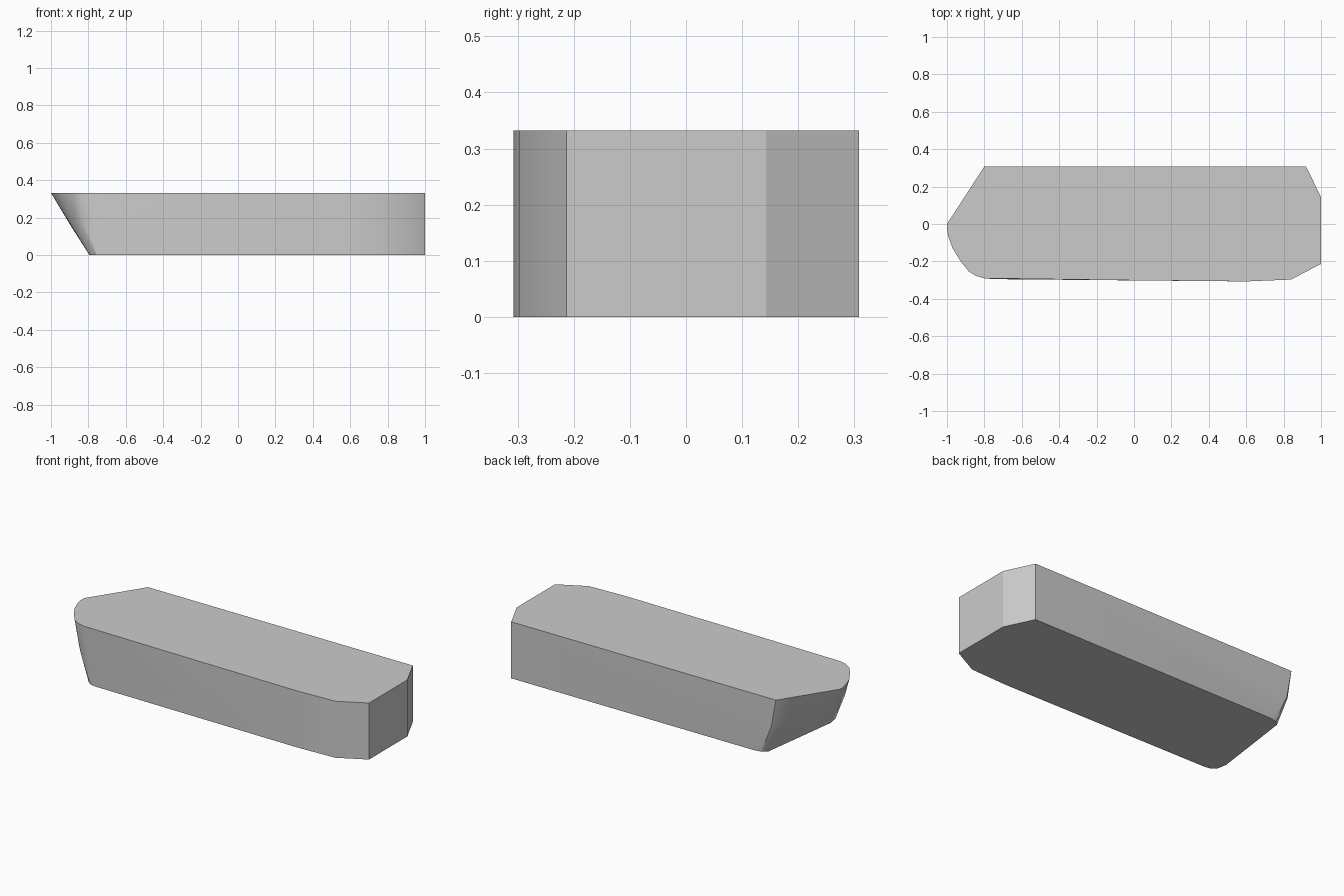
import bpy, bmesh

if "Cube" in bpy.data.objects:
    bpy.data.objects.remove(bpy.data.objects["Cube"])

H = 0.332
# Square end and long front side, shared by every level
STERN = [(0.92, 0.308), (1.0, 0.143), (1.0, -0.213), (0.84, -0.297),
         (0.6, -0.307), (-0.1, -0.3)]
# Raked, rounded end: outline at each height
BOW = {
    0.0: [(-0.72, -0.295), (-0.755, -0.29), (-0.785, -0.265), (-0.795, -0.21),
          (-0.73, 0.275), (-0.70, 0.30), (-0.66, 0.308)],
    0.17: [(-0.77, -0.293), (-0.83, -0.278), (-0.87, -0.23), (-0.895, -0.15),
           (-0.903, -0.07), (-0.785, 0.295), (-0.77, 0.308)],
    H: [(-0.80, -0.29), (-0.845, -0.278), (-0.885, -0.252), (-0.93, -0.195),
        (-0.97, -0.13), (-0.992, -0.07), (-1.0, -0.03), (-1.0, 0.0),
        (-0.80, 0.308)],
}

# Hull block: skin wrapped around the stacked outlines
bm = bmesh.new()
for z, bow in BOW.items():
    for x, y in STERN + bow:
        bm.verts.new((x, y, z))
res = bmesh.ops.convex_hull(bm, input=bm.verts[:])
loose = [v for v in bm.verts if not v.link_faces]
bmesh.ops.delete(bm, geom=loose, context='VERTS')
bmesh.ops.dissolve_limit(bm, angle_limit=0.01, verts=bm.verts[:], edges=bm.edges[:])
bmesh.ops.recalc_face_normals(bm, faces=bm.faces[:])

mesh = bpy.data.meshes.new("hull_block")
bm.to_mesh(mesh)
bm.free()
hull = bpy.data.objects.new("hull_block", mesh)
bpy.context.collection.objects.link(hull)
bpy.context.view_layer.objects.active = hull
hull.select_set(True)
bpy.ops.object.shade_smooth_by_angle(angle=0.45)
